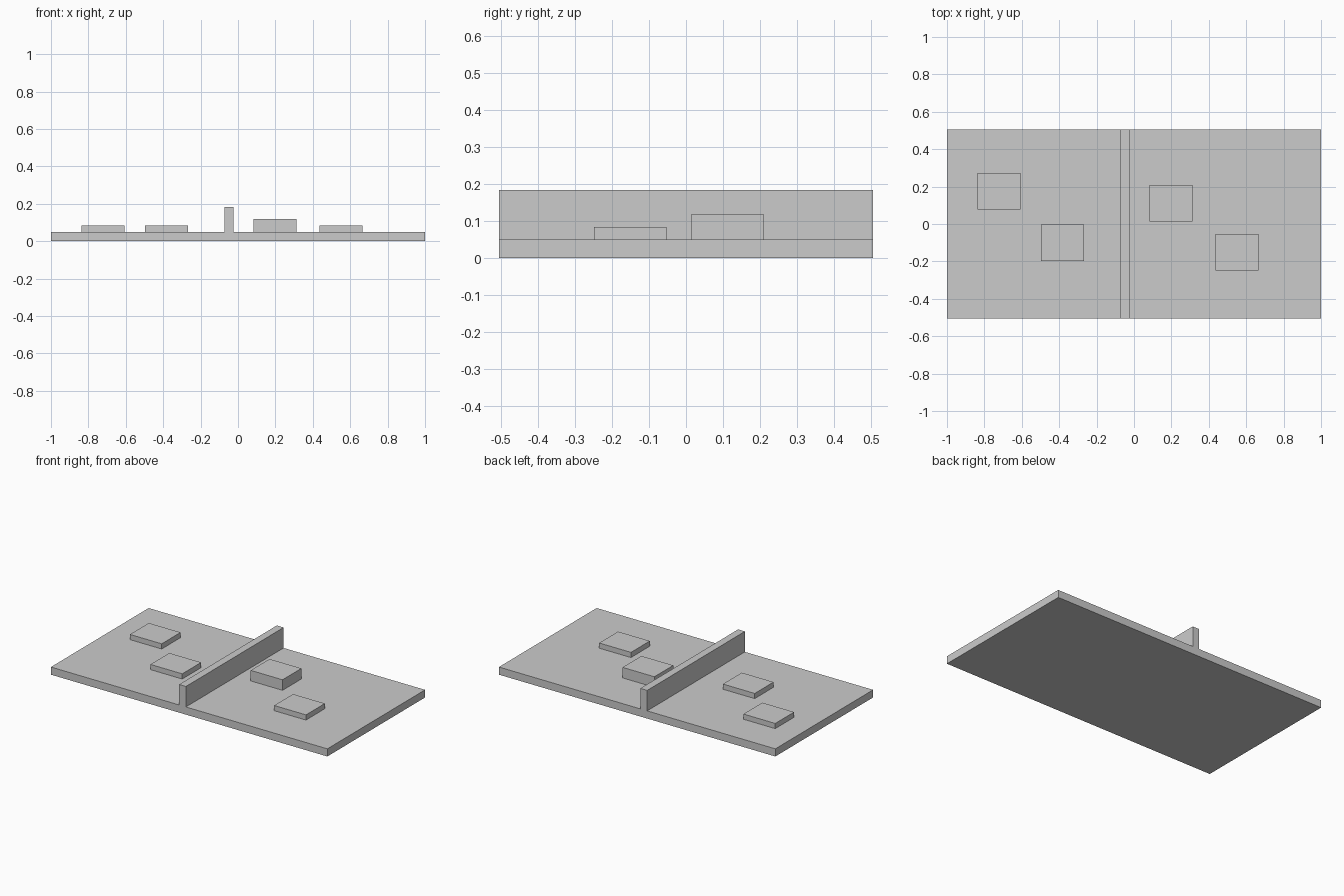
import bpy

if "Cube" in bpy.data.objects:
    bpy.data.objects.remove(bpy.data.objects["Cube"])


def box(name, cx, cy, sx, sy, z0, z1):
    """Axis-aligned box from its plan centre, plan size and height range."""
    bpy.ops.mesh.primitive_cube_add(size=1, location=(cx, cy, (z0 + z1) / 2))
    obj = bpy.context.object
    obj.name = name
    obj.scale = (sx, sy, z1 - z0)
    bpy.ops.object.transform_apply(location=False, rotation=False, scale=True)
    return obj


PLATE_TOP = 0.05
DEPTH = 1.01

# Base plate
box("base_plate", 0, 0, 2.0, DEPTH, 0, PLATE_TOP)

# Dividing wall across the full depth
box("divider_wall", -0.048, 0, 0.049, DEPTH, PLATE_TOP, 0.184)

# Raised pads: centre x, centre y, top height
pads = [
    ("left_back_pad", -0.722, 0.176, 0.084),
    ("left_front_pad", -0.381, -0.099, 0.084),
    ("right_tall_pad", 0.197, 0.112, 0.119),
    ("right_front_pad", 0.55, -0.15, 0.084),
]
for name, x, y, top in pads:
    box(name, x, y, 0.23, 0.195, PLATE_TOP, top)
